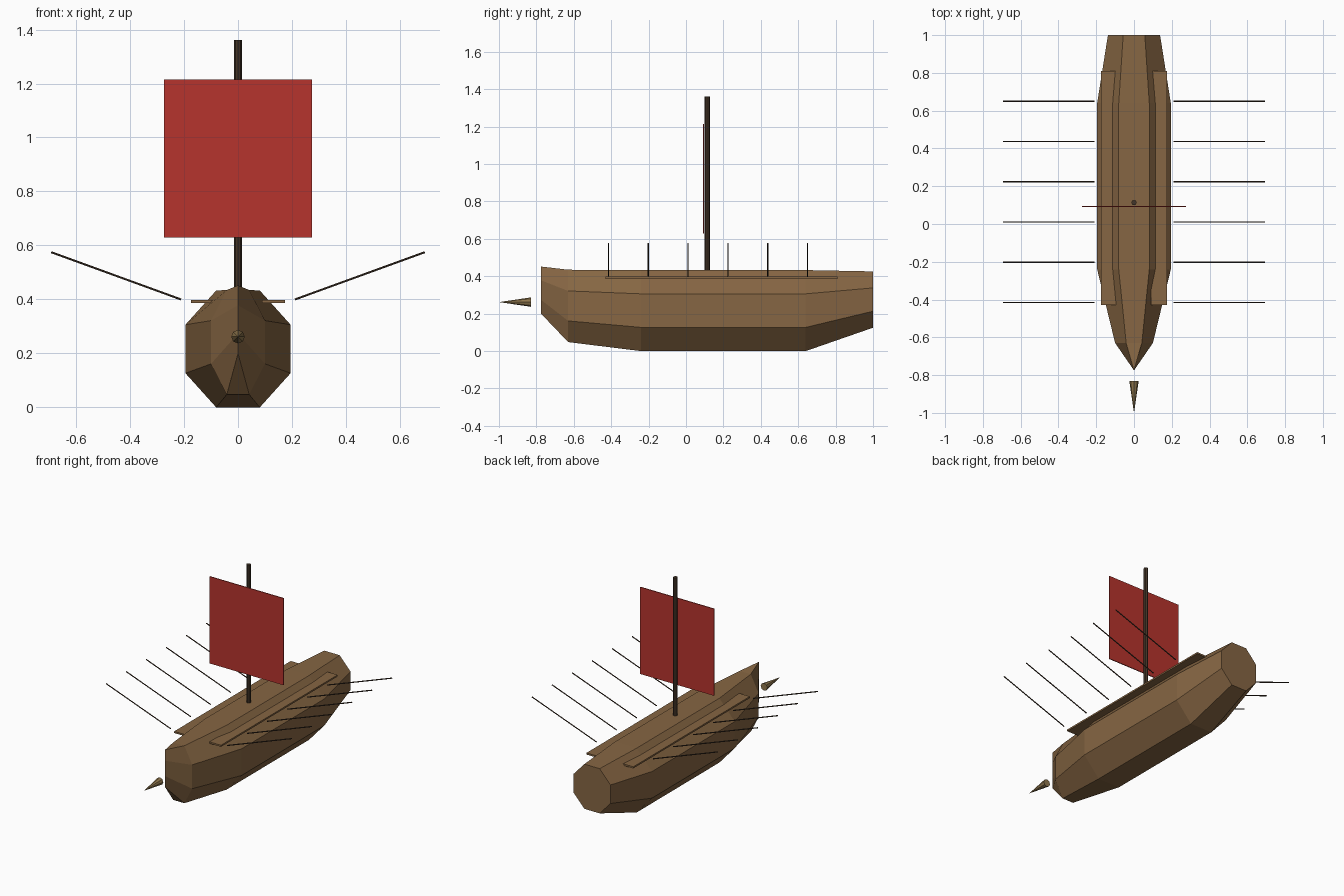
import bpy, bmesh, math
from mathutils import Vector

cube = bpy.data.objects.get("Cube")
if cube:
    bpy.data.objects.remove(cube)


def material(name, rgb):
    m = bpy.data.materials.new(name)
    m.use_nodes = True
    m.diffuse_color = (*rgb, 1)
    m.node_tree.nodes["Principled BSDF"].inputs["Base Color"].default_value = (*rgb, 1)
    return m


HULL = material("hull wood", (0.24, 0.133, 0.056))
DARK = material("dark wood", (0.06, 0.037, 0.022))
BRASS = material("ram bronze", (0.28, 0.185, 0.075))
RED = material("sail red", (0.47, 0.034, 0.026))


def finish(name, bm, mat):
    bmesh.ops.recalc_face_normals(bm, faces=bm.faces)
    mesh = bpy.data.meshes.new(name)
    bm.to_mesh(mesh)
    bm.free()
    mesh.materials.append(mat)
    ob = bpy.data.objects.new(name, mesh)
    bpy.context.scene.collection.objects.link(ob)
    return ob


def box(name, centre, size, mat):
    bm = bmesh.new()
    bmesh.ops.create_cube(bm, size=1)
    bmesh.ops.scale(bm, vec=size, verts=bm.verts)
    bmesh.ops.translate(bm, vec=centre, verts=bm.verts)
    return finish(name, bm, mat)


def rod(name, start, end, r1, r2, sides, mat):
    a, b = Vector(start), Vector(end)
    bm = bmesh.new()
    bmesh.ops.create_cone(bm, cap_ends=True, segments=sides, radius1=r1,
                          radius2=r2, depth=(b - a).length)
    bm.transform((b - a).to_track_quat('Z', 'Y').to_matrix().to_4x4())
    bmesh.ops.translate(bm, vec=(a + b) / 2, verts=bm.verts)
    bmesh.ops.remove_doubles(bm, verts=bm.verts, dist=0.0001)
    return finish(name, bm, mat)


# Hull: octagonal sections (y, half width, bottom, top), pinched at the bow
stations = [(-0.775, 0, 0.2, 0.452), (-0.63, 0.1, 0.048, 0.435),
            (-0.24, 0.195, 0, 0.433), (0.64, 0.195, 0, 0.433),
            (1, 0.138, 0.125, 0.426)]
bm = bmesh.new()
rings = []
for y, half, low, high in stations:
    ring = []
    for i in range(8):
        a = math.radians(22.5 + 45 * i)
        k = 1 / math.cos(math.radians(22.5))
        ring.append(bm.verts.new((half * k * math.cos(a), y,
                                  (low + high) / 2 + (high - low) / 2 * k * math.sin(a))))
    rings.append(ring)
for r, s in zip(rings, rings[1:]):
    for i in range(8):
        j = (i + 1) % 8
        bm.faces.new((r[i], r[j], s[j], s[i]))
bm.faces.new(rings[-1])
bmesh.ops.remove_doubles(bm, verts=bm.verts, dist=0.0005)
finish("hull", bm, HULL)

# Mast, sail and bow ram
rod("mast", (0, 0.113, 0.38), (0, 0.113, 1.362), 0.014, 0.014, 8, DARK)
box("sail", (0, 0.093, 0.922), (0.55, 0.006, 0.585), RED)
rod("ram", (0, -0.83, 0.262), (0, -1, 0.262), 0.025, 0, 8, BRASS)

# Side walkways and raised oars
for side, label in ((1, "left"), (-1, "right")):
    box(label + "_walkway", (side * 0.132, 0.19, 0.392), (0.085, 1.24, 0.011), HULL)
    for n in range(6):
        y = -0.415 + n * 0.213
        rod(f"{label}_oar_{n + 1}", (side * 0.211, y, 0.4), (side * 0.692, y, 0.575),
            0.0037, 0.0037, 6, DARK)
